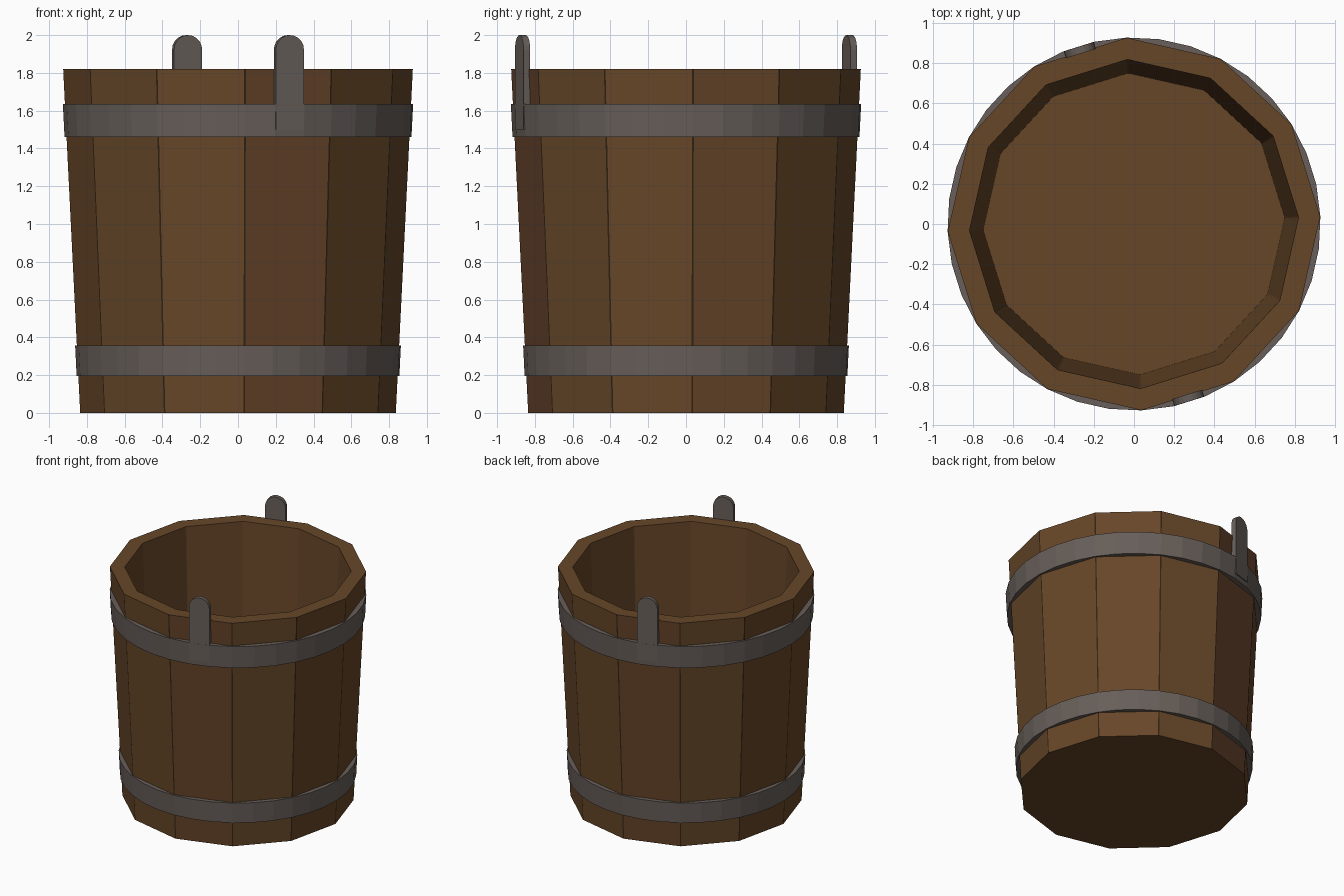
import bpy, bmesh
from math import radians, cos, sin, pi
from mathutils import Matrix

if "Cube" in bpy.data.objects:
    bpy.data.objects.remove(bpy.data.objects["Cube"])

TWIST = radians(2.3)      # rotation of the stave seams
STAVES = 12


def material(name, rgb):
    m = bpy.data.materials.new(name)
    m.diffuse_color = (*rgb, 1)
    m.use_nodes = True
    m.node_tree.nodes["Principled BSDF"].inputs["Base Color"].default_value = m.diffuse_color
    return m


wood = material("wood", (0.135, 0.062, 0.021))
wood_red = material("wood_reddish", (0.125, 0.054, 0.022))
seam = material("seam", (0.03, 0.015, 0.007))
iron = material("iron", (0.135, 0.112, 0.1))


def finish(bm, name, mats):
    bmesh.ops.recalc_face_normals(bm, faces=bm.faces)
    me = bpy.data.meshes.new(name)
    bm.to_mesh(me)
    bm.free()
    for m in mats:
        me.materials.append(m)
    ob = bpy.data.objects.new(name, me)
    bpy.context.collection.objects.link(ob)
    return ob


def ring(bm, r, z, angles):
    return [bm.verts.new((r * cos(a), r * sin(a), z)) for a in angles]


def bridge(bm, a, b):
    n = len(a)
    return [bm.faces.new((a[i], a[(i + 1) % n], b[(i + 1) % n], b[i])) for i in range(n)]


# Staved bucket body: each corner is split into a narrow dark seam strip
angles = [TWIST + radians(30 * k + s) for k in range(STAVES) for s in (-0.3, 0.3)]
bm = bmesh.new()
rings = [ring(bm, r, z, angles) for r, z in
         ((0.836, 0), (0.926, 1.82), (0.818, 1.82), (0.75, 0.012))]
outer = bridge(bm, rings[0], rings[1])
bridge(bm, rings[1], rings[2])
bridge(bm, rings[2], rings[3])
bm.faces.new(rings[3])
bm.faces.new(rings[0])
for i, f in enumerate(outer):
    if i % 2 == 0:
        f.material_index = 1
    elif i // 2 in (3, 9):
        f.material_index = 2
finish(bm, "bucket_body", [wood, seam, wood_red])

# Tapered iron hoops
for name, z0, z1, r0, r1 in (("lower_hoop", 0.195, 0.357, 0.855, 0.863),
                             ("upper_hoop", 1.46, 1.635, 0.919, 0.928)):
    bm = bmesh.new()
    steps = [TWIST + 2 * pi * k / 36 for k in range(36)]
    loops = [ring(bm, r, z, steps) for r, z in
             ((r0 - 0.055, z0), (r0, z0), (r1, z1), (r1 - 0.055, z1))]
    for a, b in zip(loops, loops[1:] + loops[:1]):
        bridge(bm, a, b)
    finish(bm, name, [iron])

# Round-topped handle lugs, on opposite staves
W, T, TOP = 0.078, 0.036, 2.0
for name, deg in (("front_lug", -75 + 2.3), ("back_lug", 105 + 2.3)):
    profile = [(-W, 1.5), (W, 1.5)]
    profile += [(W * cos(pi * k / 10), TOP - W + W * sin(pi * k / 10)) for k in range(11)]
    bm = bmesh.new()
    inner, outer = ([bm.verts.new((r, y, z)) for y, z in profile] for r in (0.888, 0.888 + T))
    bridge(bm, inner, outer)
    bm.faces.new(inner)
    bm.faces.new(outer)
    bm.transform(Matrix.Rotation(radians(deg), 4, 'Z'))
    finish(bm, name, [iron])
